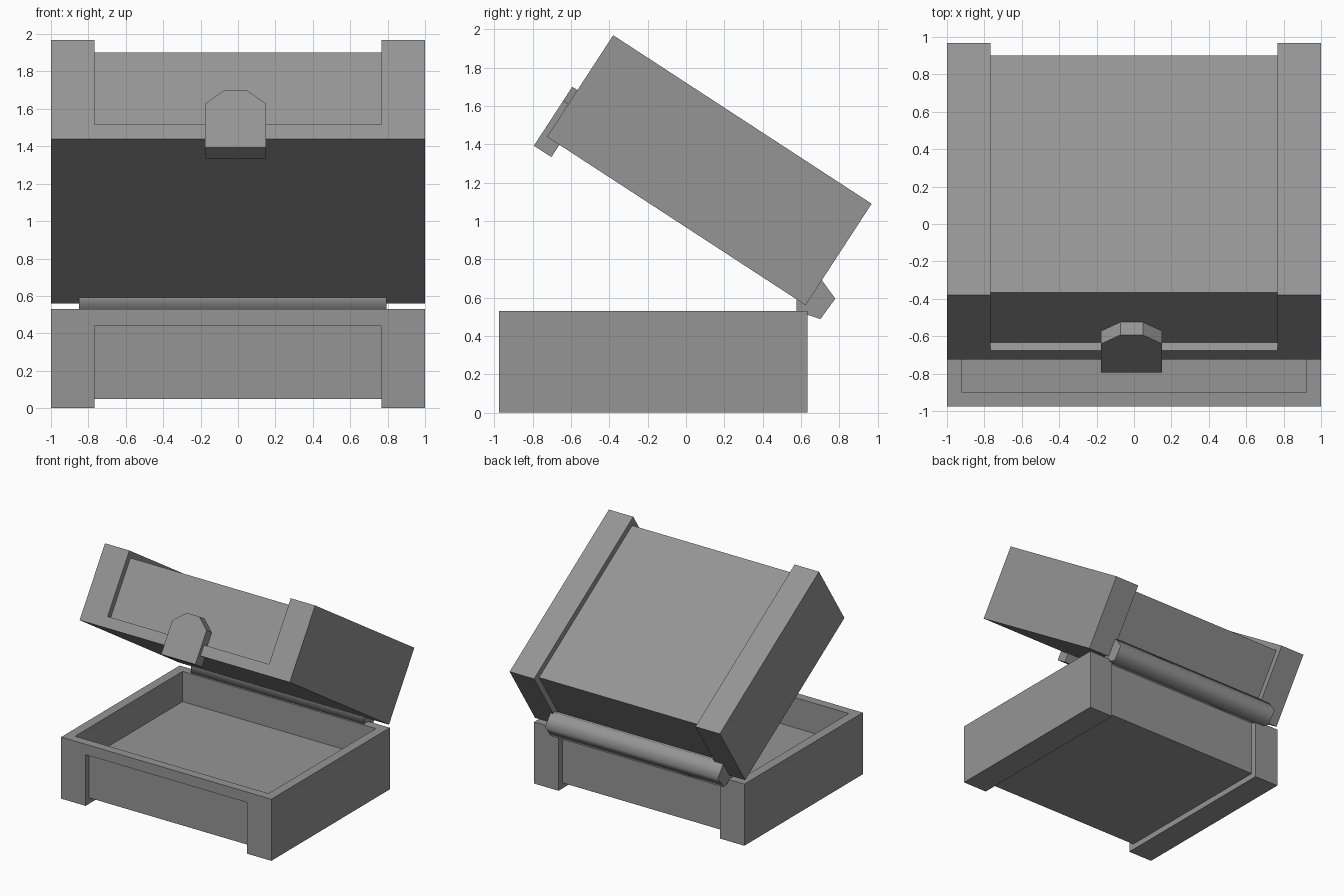
import bpy, bmesh, math
from mathutils import Matrix, Vector

if "Cube" in bpy.data.objects:
    bpy.data.objects.remove(bpy.data.objects["Cube"])

grey = bpy.data.materials.new("plain_grey")
grey.use_nodes = True
GREY = (0.3, 0.3, 0.3, 1)
grey.diffuse_color = GREY
grey.node_tree.nodes["Principled BSDF"].inputs["Base Color"].default_value = GREY

HALF_W, BLOCK_IN = 1.0, 0.768       # outer half width, inner side of end blocks
INSET, RIM = 0.05, 0.09             # panel recess depth, lip height
LENGTH = 1.61


def make(name, bm):
    mesh = bpy.data.meshes.new(name)
    bmesh.ops.recalc_face_normals(bm, faces=bm.faces)
    bm.to_mesh(mesh)
    bm.free()
    mesh.materials.append(grey)
    obj = bpy.data.objects.new(name, mesh)
    bpy.context.collection.objects.link(obj)
    return obj


def box(name, half_x, y, z):
    bm = bmesh.new()
    bmesh.ops.create_cube(bm, size=1)
    for v in bm.verts:
        v.co = Vector((math.copysign(half_x, v.co.x), y[v.co.y > 0], z[v.co.z > 0]))
    return make(name, bm)


def prism(name, outline, axis, start, end):
    """Extrude a closed outline of points along one axis."""
    bm = bmesh.new()
    face = bm.faces.new([bm.verts.new(p) for p in outline])
    bmesh.ops.translate(bm, vec=axis * start, verts=bm.verts)
    new = bmesh.ops.extrude_face_region(bm, geom=[face])["geom"]
    verts = [g for g in new if isinstance(g, bmesh.types.BMVert)]
    bmesh.ops.translate(bm, vec=axis * (end - start), verts=verts)
    return make(name, bm)


def carve(body, cuts):
    """Subtract boxes (half_x, y range, z range) from a body."""
    bpy.context.view_layer.objects.active = body
    for cut in cuts:
        cutter = box("cutter", *cut)
        cutter.hide_render = True
        mod = body.modifiers.new("cut", 'BOOLEAN')
        mod.operation, mod.solver, mod.object = 'DIFFERENCE', 'EXACT', cutter
        bpy.ops.object.modifier_apply(modifier=mod.name)
        bpy.data.objects.remove(cutter)


# Tray: hollow box with recessed front, back and underside between end blocks
FRONT, TRAY_H = -0.975, 0.53
back = FRONT + LENGTH
tray = box("tray", HALF_W, (FRONT, back), (0, TRAY_H))
carve(tray, [
    (BLOCK_IN, (FRONT - 1, FRONT + INSET), (-1, TRAY_H - RIM)),
    (BLOCK_IN, (back - INSET, back + 1), (-1, TRAY_H + 1)),
    (BLOCK_IN, (FRONT - 1, back + 1), (-1, INSET)),
    (0.92, (FRONT + 0.075, back - 0.075), (0.27, TRAY_H + 1)),
])

# Lid: solid box, built closed then tilted open
LID_H = 0.632
lid = box("lid", HALF_W, (0, LENGTH), (0, LID_H))
carve(lid, [
    (BLOCK_IN, (-1, INSET), (RIM, LID_H + 1)),
    (BLOCK_IN, (LENGTH - INSET, LENGTH + 1), (-1, LID_H + 1)),
    (BLOCK_IN, (-1, LENGTH + 1), (LID_H - INSET, LID_H + 1)),
])

# Clasp: chamfered tongue on the lid front
mid, half, top_half = -0.013, 0.163, 0.06
outline = [(mid - half, 0, -0.077), (mid + half, 0, -0.077), (mid + half, 0, 0.203),
           (mid + top_half, 0, 0.29), (mid - top_half, 0, 0.29), (mid - half, 0, 0.203)]
clasp = prism("clasp", outline, Vector((0, 1, 0)), -0.032, 0.077)

tilt = Matrix.Translation((0, -0.725, 1.44)) @ Matrix.Rotation(math.radians(-33.1), 4, 'X')
for part in (lid, clasp):
    part.matrix_world = tilt

# Hinge: five-sided rod
R = 0.112
ring = [(0, 0.667 + R * math.cos(a), 0.595 + R * math.sin(a))
        for a in (math.tau * i / 5 for i in range(5))]
hinge = prism("hinge_rod", ring, Vector((1, 0, 0)), -0.85, 0.795)
bpy.context.view_layer.objects.active = hinge
hinge.select_set(True)
bpy.ops.object.shade_smooth_by_angle(angle=math.radians(80))
